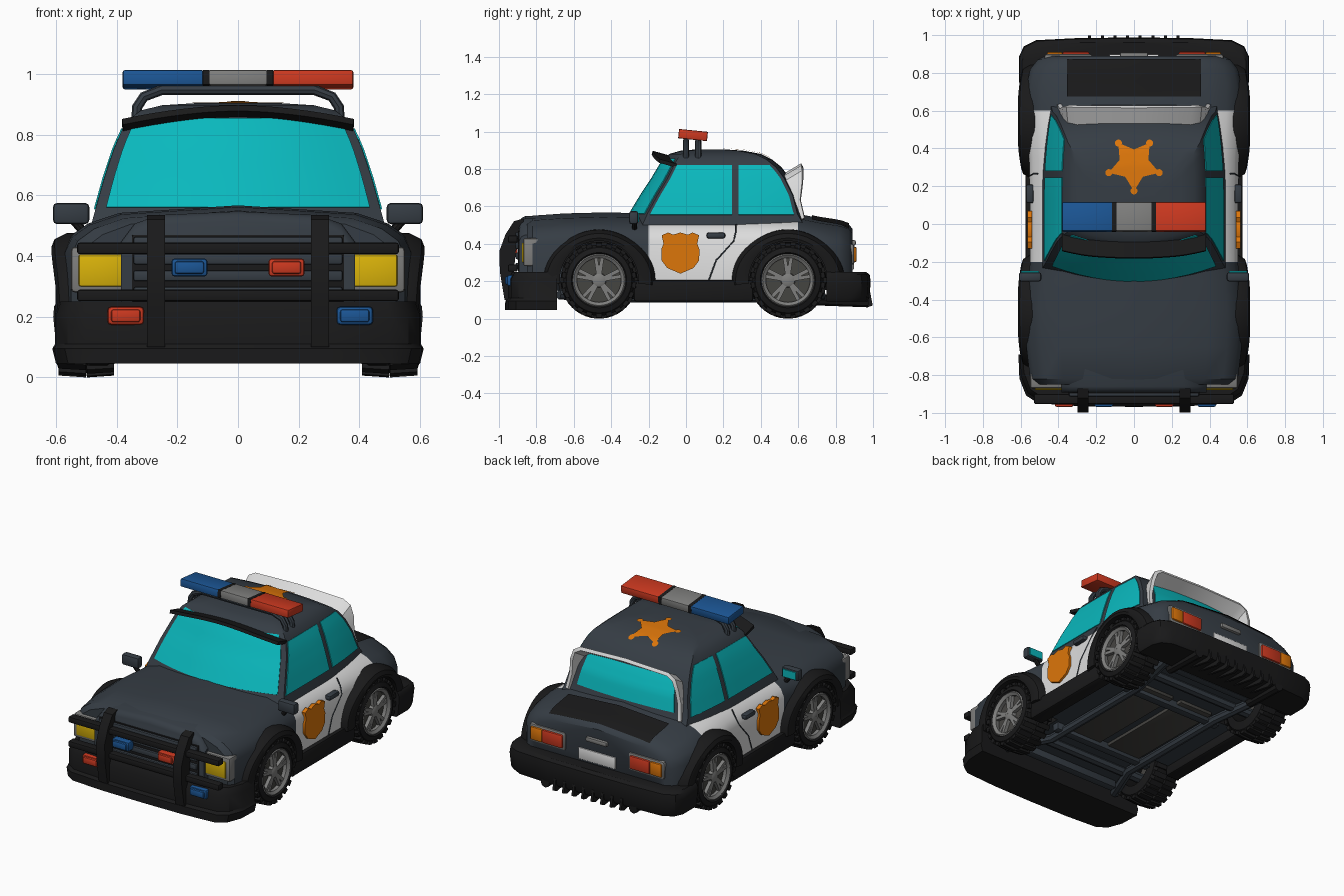
import bpy, bmesh, math
from mathutils import Matrix, Vector
from mathutils.bvhtree import BVHTree

if "Cube" in bpy.data.objects:
    bpy.data.objects.remove(bpy.data.objects["Cube"])

COL = {"slate": (.036, .046, .058), "black": (.010, .010, .0105), "white": (.72, .72, .72),
       "grey": (.21, .21, .205), "dark_grey": (.06, .058, .053), "orange": (.72, .18, .003),
       "yellow": (.70, .45, .003), "red": (.60, .04, .014), "blue": (.011, .092, .30), "teal": (.003, .48, .51)}
MAT = {}
for n, c in COL.items():
    MAT[n] = bpy.data.materials.new(n)
    MAT[n].diffuse_color = (*c, 1)


def finish(name, bm, mats, mirror=False):
    """Turn a bmesh into an object, optionally adding its copy across x = 0."""
    bmesh.ops.recalc_face_normals(bm, faces=bm.faces[:])
    if mirror:
        d = bmesh.ops.duplicate(bm, geom=bm.verts[:] + bm.edges[:] + bm.faces[:])["geom"]
        for v in [g for g in d if isinstance(g, bmesh.types.BMVert)]:
            v.co.x *= -1
        bmesh.ops.reverse_faces(bm, faces=[g for g in d if isinstance(g, bmesh.types.BMFace)])
    me = bpy.data.meshes.new(name)
    bm.to_mesh(me)
    bm.free()
    for m in mats.split():
        me.materials.append(MAT[m])
    ob = bpy.data.objects.new(name, me)
    bpy.context.collection.objects.link(ob)
    return ob


def skin(rows, closed=True, caps=True):
    bm = bmesh.new()
    vs = [[bm.verts.new(p) for p in r] for r in rows]
    for a, b in zip(vs, vs[1:]):
        for i in range(len(a) - (not closed)):
            j = (i + 1) % len(a)
            bm.faces.new((a[i], a[j], b[j], b[i]))
    if caps:
        bm.faces.new(vs[0])
        bm.faces.new(vs[-1])
    return bm


def box(name, x, y, z, mat, bev=.008, mirror=False, rot=0):
    bm = bmesh.new()
    c = Vector((sum(x) / 2, sum(y) / 2, sum(z) / 2))
    bmesh.ops.create_cube(bm, size=1, matrix=Matrix.Diagonal((x[1] - x[0], y[1] - y[0], z[1] - z[0], 1)))
    if bev:
        bmesh.ops.bevel(bm, geom=bm.edges[:], offset=bev, segments=2, profile=.5, affect='EDGES')
    bmesh.ops.transform(bm, verts=bm.verts[:], matrix=Matrix.Translation(c) @ Matrix.Rotation(rot, 4, 'X'))
    return finish(name, bm, mat, mirror)


def prism(name, x0, x1, yz, mat, mirror=False):
    return finish(name, skin([[(x, y, z) for y, z in yz] for x in (x0, x1)]), mat, mirror)


def lathe(name, prof, cy, mat, a0=0, a1=360, n=40, pinch=0, spread=0):
    """Spin an (x, radius) outline round an axle; pinch narrows it and spread widens its rim at front and rear."""
    rows = []
    for i in range(n + 1):
        a = math.radians(a0 + (a1 - a0) * i / n)
        k = math.cos(a) ** 4
        ring = [(x * (1 - pinch * k), r * (1 + spread * k * (r > .22))) for x, r in prof]
        rows.append([(x, cy + r * math.cos(a), WZ + r * math.sin(a)) for x, r in ring])
    bm = skin(rows, caps=a1 - a0 < 360)
    bmesh.ops.remove_doubles(bm, verts=bm.verts[:], dist=1e-5)
    return finish(name, bm, mat, True)


def patch(name, f, mat, nu=12, nv=8, thick=.005, mirror=False):
    bm = skin([[f(i / nu, j / nv) for i in range(nu + 1)] for j in range(nv + 1)], False, False)
    bmesh.ops.recalc_face_normals(bm, faces=bm.faces[:])
    bmesh.ops.solidify(bm, geom=bm.faces[:], thickness=thick)
    return finish(name, bm, mat, mirror)


def tube(name, pts, r, mat, mirror=False):
    for s in ((1, -1) if mirror else (1,)):
        cu = bpy.data.curves.new(name, 'CURVE')
        cu.dimensions, cu.bevel_depth, cu.bevel_resolution, cu.use_fill_caps = '3D', r, 2, True
        sp = cu.splines.new('POLY')
        sp.points.add(len(pts) - 1)
        for p, q in zip(sp.points, pts):
            p.co = (q[0] * s, q[1], q[2], 1)
        cu.materials.append(MAT[mat])
        ob = bpy.data.objects.new(name, cu)
        bpy.context.collection.objects.link(ob)
        bpy.ops.object.select_all(action='DESELECT')
        ob.select_set(True)
        bpy.context.view_layer.objects.active = ob
        bpy.ops.object.convert(target='MESH')


def drape(name, bm, tree, mat, off=.006):
    for v in bm.verts:
        hit = tree.ray_cast(Vector((v.co.x, v.co.y, 2)), Vector((0, 0, -1)))[0]
        v.co.z = (hit.z if hit else .88) + off
    return finish(name, bm, mat)


WZ, WHEELS = .205, (-.465, .545)

# Lower body: cross-sections along y (y, half width, top z, bottom z)
ST = [(-.85, .52, .53, .17), (-.82, .55, .55, .15), (-.65, .57, .562, .15), (-.45, .575, .567, .15),
      (-.3, .56, .565, .15), (-.2, .55, .565, .15), (.1, .55, .565, .15), (.35, .555, .565, .15),
      (.6, .57, .56, .15), (.72, .57, .535, .15), (.82, .55, .52, .16), (.87, .51, .505, .19), (.89, .47, .48, .22)]
rows = []
for y, X, t, b in ST:
    h = [(0, t), (.68 * X, t - .025), (.86 * X, t - .06), (.96 * X, t - .1), (X, t - .15), (X, .2), (X - .05, b)]
    rows.append([(x, y, z) for x, z in h] + [(-x, y, z) for x, z in h[:0:-1]])
bm = skin(rows)
for f in bm.faces:  # white door band
    c = f.calc_center_median()
    f.material_index = int(-.2 < c.y < .6 and abs(c.x) > .4 and c.z > .2)
body_tree = BVHTree.FromBMesh(bm)
body = finish("lower_body", bm, "slate white black")
bm = bmesh.new()
for y in WHEELS:
    for s in (-1, 1):
        bmesh.ops.create_cone(bm, cap_ends=True, segments=40, radius1=.215, radius2=.215, depth=.4,
                              matrix=Matrix.Translation((s * .58, y, WZ)) @ Matrix.Rotation(math.pi / 2, 4, 'Y'))
for f in bm.faces:
    f.material_index = 2
cut = finish("wheel_well_cutter", bm, "slate white black")
mod = body.modifiers.new("wells", 'BOOLEAN')
mod.operation, mod.object, mod.solver = 'DIFFERENCE', cut, 'EXACT'
bpy.context.view_layer.objects.active = body
bpy.ops.object.modifier_apply(modifier="wells")
bpy.data.objects.remove(cut)

# Cabin: levels (z, front y, rear y, half width), front and rear bowed
LV = [(.50, -.33, .66, .485), (.56, -.30, .625, .468), (.66, -.24, .60, .44), (.75, -.18, .555, .41),
      (.81, -.145, .51, .385), (.85, -.12, .46, .36), (.88, -.09, .40, .32), (.897, -.03, .31, .25), (.905, .06, .2, .12)]


def level(z):
    for a, b in zip(LV, LV[1:]):
        if z <= b[0]:
            k = (z - a[0]) / (b[0] - a[0])
            return [p + (q - p) * k for p, q in zip(a, b)][1:]
    return LV[-1][1:]


def side(y, z, o=0):
    return (level(z)[2] * (1 - .10 * max(0, (y - .15) / .5) ** 2) + o, y, z)


def front(u, z, o=0):
    yf, yr, w = level(z)
    return (u * w, yf + .2 * w * u * u - o, z)


def rear(u, z, o=0):
    y = level(z)[1] - .03 * u * u
    return (u * side(y, z)[0], y + o, z)


rows = []
for z, yf, yr, w in LV:
    ya, yb = yf + .2 * w, yr - .03
    mid = [side(ya + (yb - ya) * i / 8, z) for i in range(1, 8)]
    rows.append([front(i / 6 - 1, z) for i in range(13)] + mid + [rear(1 - i / 6, z) for i in range(13)]
                + [(-x, y, q) for x, y, q in mid[::-1]])
bm = skin(rows)
cabin_tree = BVHTree.FromBMesh(bm)
finish("cabin", bm, "slate")

# Windows
zz = lambda v, a, b: a + (b - a) * v
patch("windscreen", lambda u, v: front((2 * u - 1) * .93, zz(v, .562, .855), .006), "teal")
patch("rear_window", lambda u, v: rear((2 * u - 1) * .80, zz(v, .57, .76), .006), "teal")


def side_window(y0, y1):
    def f(u, v):
        z = zz(v, .555, .82)
        yf, yr, w = level(z)
        a, b = (y0 if y0 else yf + .2 * w + .015), (y1 if y1 else yr - .05)
        return side(a + (b - a) * u, z, .006)
    return f


patch("front_side_window", side_window(None, .245), "teal", mirror=True)
patch("rear_side_window", side_window(.28, None), "teal", mirror=True)


# Windscreen visor and rear window spoiler
def visor(u, v):
    u = 2 * u - 1
    x, y, z = front(u, .872 - .045 * u * u)
    return (x * 1.02, y - .09 * v + .01, z + .025 * v)


patch("windscreen_visor", visor, "black", 16, 2, .02)
ARCH = [(-.405, .53), (-.39, .62), (-.375, .69), (-.35, .74), (-.30, .762), (0, .77)]
ARCH += [(-x, z) for x, z in ARCH[-2::-1]]


def spoiler(u, v):
    x, z = ARCH[round(u * 10)]
    d = max(.015, .10 * (z - .57) / .2) * v
    return (x * (1 + .3 * d), level(z)[1] - .025 + d, z + .6 * d)


patch("rear_window_spoiler", spoiler, "white", 10, 2, .022)

# Roof star with round tips, trunk panel
bm = bmesh.new()
tip = lambda i, r: (r * math.sin(i * math.pi / 5), .315 - r * math.cos(i * math.pi / 5), 0)
ring = [bm.verts.new(tip(i, .08 if i % 2 else .142)) for i in range(10)]
mid = bm.verts.new((0, .315, 0))
for i in range(10):
    bm.faces.new((mid, ring[i], ring[(i + 1) % 10]))
bmesh.ops.subdivide_edges(bm, edges=bm.edges[:], cuts=3, use_grid_fill=True)
for i in range(0, 10, 2):
    bmesh.ops.create_circle(bm, cap_ends=True, segments=12, radius=.019, matrix=Matrix.Translation(tip(i, .14)))
drape("roof_star", bm, cabin_tree, "orange")
bm = skin([[(-.355 + .071 * i, .675 + .0395 * j, 0) for i in range(11)] for j in range(6)], False, False)
drape("trunk_panel", bm, body_tree, "black", .008)

# Light bar on its rack
for n, a, b, m in (("blue", -.38, -.113, "blue"), ("left_divider", -.117, -.093, "black"), ("middle", -.097, .097, "grey"),
                   ("right_divider", .093, .117, "black"), ("red", .113, .38, "red")):
    box("light_bar_" + n, (a, b), (-.04, .115), (.956, 1.006), m, .003 if "divider" in n else .007, rot=-.1)
for y in (0, .065):
    half = [(.335, y, .84), (.333, y, .89), (.31, y, .925), (.25, y, .948)]
    tube("light_bar_rack", half + [(-x, q, z) for x, q, z in half[::-1]], .017, "slate")

# Wheels, flares
for wy, wn in zip(WHEELS, ("front", "rear")):
    lathe(wn + "_tyre", [(.40, .12), (.41, .172), (.43, .19), (.57, .19), (.592, .175), (.602, .148), (.585, .135)], wy, "black")
    lathe(wn + "_rim", [(.56, .122), (.59, .145), (.598, .135), (.585, .118)], wy, "grey")
    lathe(wn + "_rim_back", [(.54, .001), (.54, .14), (.56, .14), (.56, .001)], wy, "dark_grey")
    lathe(wn + "_hub", [(.54, .001), (.54, .042), (.585, .036), (.592, .02), (.592, .001)], wy, "grey", n=20)
    sp, kn = bmesh.new(), bmesh.new()
    for i in range(10):  # paired spokes
        a = math.pi / 2 + (i // 2) * math.tau / 5
        M = Matrix.Translation((.575, wy, WZ)) @ Matrix.Rotation(a + (.14 if i % 2 else -.14), 4, 'X')
        bmesh.ops.create_cube(sp, size=1, matrix=M @ Matrix.Translation((0, .08, 0)) @ Matrix.Diagonal((.022, .1, .02, 1)))
    for i in range(44):  # tread blocks, tilted towards the shoulders
        s = -1 if i % 2 else 1
        M = Matrix.Translation((.5, wy, WZ)) @ Matrix.Rotation(i * math.tau / 44 + math.pi / 2, 4, 'X')
        M = M @ Matrix.Translation((s * .046, .192, 0)) @ Matrix.Rotation(-s * .07, 4, 'Z')
        bmesh.ops.create_cube(kn, size=1, matrix=M @ Matrix.Diagonal((.09, .02, .032, 1)))
    finish(wn + "_spokes", sp, "grey", True)
    finish(wn + "_tread", kn, "black", True)
    lathe(wn + "_flare", [(.42, .21), (.42, .255), (.53, .272), (.565, .27), (.605, .25), (.615, .225), (.61, .21)],
          wy, "black", -5, 185, 32, .03, .12)
    tube(wn + "_axle", [(-.45, wy, .14), (.45, wy, .14)], .032, "slate")


# Bumpers: plan outline at several heights (z, sideways growth, forward growth)
def bumper(name, plan, levels, sgn):
    pl = plan + [(-x, y) for x, y in plan[::-1] if x]
    rows = [[(x * (1 + gx), y + (gy * sgn if i not in (0, len(pl) - 1) else 0), z) for i, (x, y) in enumerate(pl)]
            for z, gx, gy in levels]
    finish(name, skin(rows), "black")


bumper("front_bumper", [(.6, -.69), (.595, -.80), (.56, -.89), (.50, -.93), (.28, -.945), (0, -.948)],
       [(.045, .0, .02), (.095, .02, .018), (.11, .005, .005), (.21, .005, .005), (.25, -.02, -.015)], -1)
bumper("rear_bumper", [(.6, .75), (.6, .88), (.575, .935), (.51, .968), (.28, .98), (0, .982)],
       [(.09, -.02, -.01), (.11, 0, .0), (.2, .015, .005), (.235, .01, 0), (.25, -.01, -.02)], 1)
for i in range(8):
    x = -.235 + i * .067
    prism("diffuser_fin", x - .008, x + .008, [(.75, .10), (.97, .06), (.998, .07), (.985, .14), (.75, .14)], "black")
tube("exhaust", [(.31, .7, .1), (.31, .975, .09)], .03, "black", True)
box("side_skirt", (.48, .575), (-.28, .36), (.09, .205), "black", .015, True)

# Nose, grille, lights, bull bar
rows = []
for y, t in ((-.66, .55), (-.86, .547), (-.88, .537), (-.892, .515)):
    h = [(0, t), (.26, t - .012), (.34, t - .04), (.385, t - .10), (.385, .2)]
    rows.append([(x, y, z) for x, z in h] + [(-x, y, z) for x, z in h[:0:-1]])
finish("nose", skin(rows), "slate")
box("grille", (-.35, .35), (-.898, -.87), (.25, .47), "black", .004)
for i in range(4):
    box("grille_slat", (-.345, .345), (-.912, -.88), (.262 + i * .055, .298 + i * .055), "slate", .008)
box("headlight_surround", (.36, .55), (-.87, -.79), (.28, .43), "grey", .012, True)
box("headlight", (.375, .525), (-.878, -.84), (.30, .405), "yellow", .006, True)
prism("bull_bar", .24, .30, [(-.87, .535), (-.92, .52), (-.965, .45), (-.998, .36), (-.995, .25), (-.97, .1), (-.915, .1),
      (-.92, .25), (-.91, .36), (-.89, .42), (-.87, .47)], "black", True)
for z in (.27, .425):
    box("bull_bar_rail", (-.53, .53), (-.952, -.90), (z - .019, z + .019), "black", .008)
for n, x, z, m in (("left", -.16, .362, "blue"), ("right", .16, .362, "red"), ("lower_left", -.37, .203, "red"),
                   ("lower_right", .385, .203, "blue")):
    box(n + "_strobe_rim", (x - .06, x + .06), (-.957, -.90), (z - .03, z + .03), m, .012)
    box(n + "_strobe", (x - .048, x + .048), (-.968, -.93), (z - .021, z + .021), m, .008)

# Door details and mirrors
prism("door_badge", .54, .564, [(-.03, .24), (.04, .27), (.07, .31), (.072, .37), (.06, .40), (.07, .445), (.035, .46),
      (.01, .448), (-.03, .46), (-.07, .448), (-.095, .46), (-.13, .445), (-.12, .40), (-.132, .37), (-.13, .31), (-.1, .27)],
      "orange", True)
box("door_handle", (.53, .572), (.11, .21), (.428, .46), "slate", .012, True)
tube("door_seam", [(.51, .265, .505), (.535, .265, .46), (.552, .255, .415), (.551, .16, .31), (.551, .12, .2)],
     .004, "slate", True)
tube("mirror_stem", [(.48, -.27, .46), (.51, -.275, .48), (.545, -.275, .52)], .014, "black", True)
box("mirror", (.49, .61), (-.305, -.255), (.505, .575), "slate", .014, True)
box("mirror_glass", (.503, .597), (-.257, -.25), (.516, .564), "teal", 0, True)

# Tail
box("tail_light_rim", (.22, .475), (.85, .9), (.285, .4), "grey", .015, True)
box("tail_light", (.235, .38), (.86, .912), (.30, .385), "red", .01, True)
box("tail_indicator", (.378, .462), (.86, .911), (.30, .385), "orange", .01, True)
box("trunk_handle", (-.075, .075), (.87, .908), (.39, .42), "grey", .01)
box("rear_plate", (-.13, .13), (.88, .897), (.262, .335), "white", .003)

# Underside
box("floor_panel", (.03, .27), (-.35, .4), (.13, .16), "dark_grey", .004, True)
tube("frame_rail", [(.42, -.68, .13), (.30, -.4, .115), (.30, .4, .115), (.36, .74, .13)], .028, "slate", True)
for y in (-.62, -.3, .34, .7):
    box("cross_member", (-.36, .36), (y - .025, y + .025), (.105, .16), "slate", .006)

# Smooth shading with sharp edges kept
bpy.ops.object.select_all(action='SELECT')
bpy.context.view_layer.objects.active = body
bpy.ops.object.shade_smooth_by_angle(angle=math.radians(35))

for m in bpy.data.materials:
    if m.users and not m.is_grease_pencil:
        m.use_nodes = True
        m.node_tree.nodes["Principled BSDF"].inputs["Base Color"].default_value = m.diffuse_color
